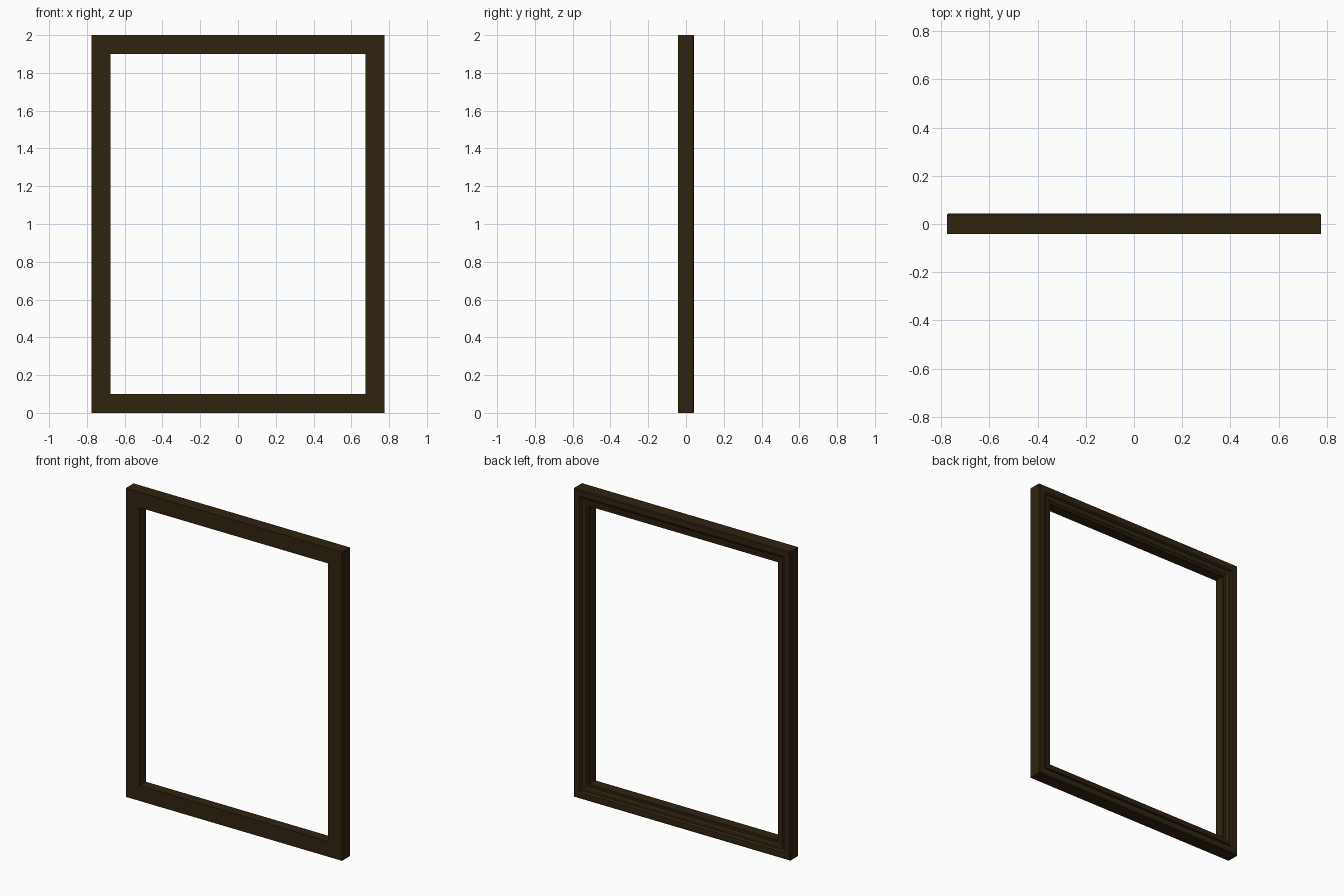
import bpy, bmesh
from mathutils import Vector

if "Cube" in bpy.data.objects:
    bpy.data.objects.remove(bpy.data.objects["Cube"])

HALF_W, HEIGHT = 0.775, 2.0

wood = bpy.data.materials.new("dark_brown_wood")
wood.diffuse_color = (0.029, 0.0175, 0.005, 1)
wood.use_nodes = True
wood.node_tree.nodes["Principled BSDF"].inputs["Base Color"].default_value = wood.diffuse_color

# Moulding section: (distance in from the outer edge, depth towards the back)
PROFILE = [
    (0.0, -0.042), (0.1, -0.042),                    # flat front
    (0.1, 0.022), (0.097, 0.025), (0.082, 0.025),    # inner lip
    (0.080, 0.030), (0.074, 0.034), (0.060, 0.034),  # middle step
    (0.058, 0.029), (0.050, 0.029), (0.048, 0.036),  # groove
    (0.042, 0.042), (0.036, 0.043),                  # rounded shoulder
    (0.005, 0.043), (0.0, 0.038),                    # outer band
]

# Outer corners, with the inward diagonal of each mitre
CORNERS = [
    (Vector((-HALF_W, 0, 0)), Vector((1, 0, 1))),
    (Vector((HALF_W, 0, 0)), Vector((-1, 0, 1))),
    (Vector((HALF_W, 0, HEIGHT)), Vector((-1, 0, -1))),
    (Vector((-HALF_W, 0, HEIGHT)), Vector((1, 0, -1))),
]


def mitred_bar(name, start, end):
    """Sweep the moulding between two mitred corners."""
    bm = bmesh.new()
    rings = [[bm.verts.new(corner + inward * d + Vector((0, y, 0)))
              for d, y in PROFILE] for corner, inward in (start, end)]
    a, b = rings
    n = len(PROFILE)
    for i in range(n):
        j = (i + 1) % n
        bm.faces.new((a[i], a[j], b[j], b[i]))
    bm.faces.new(a)
    bm.faces.new(b)
    bmesh.ops.recalc_face_normals(bm, faces=bm.faces)
    mesh = bpy.data.meshes.new(name)
    bm.to_mesh(mesh)
    bm.free()
    mesh.materials.append(wood)
    obj = bpy.data.objects.new(name, mesh)
    bpy.context.collection.objects.link(obj)


# Four bars of the frame
for k, name in enumerate(("bottom_bar", "right_bar", "top_bar", "left_bar")):
    mitred_bar(name, CORNERS[k], CORNERS[(k + 1) % 4])
